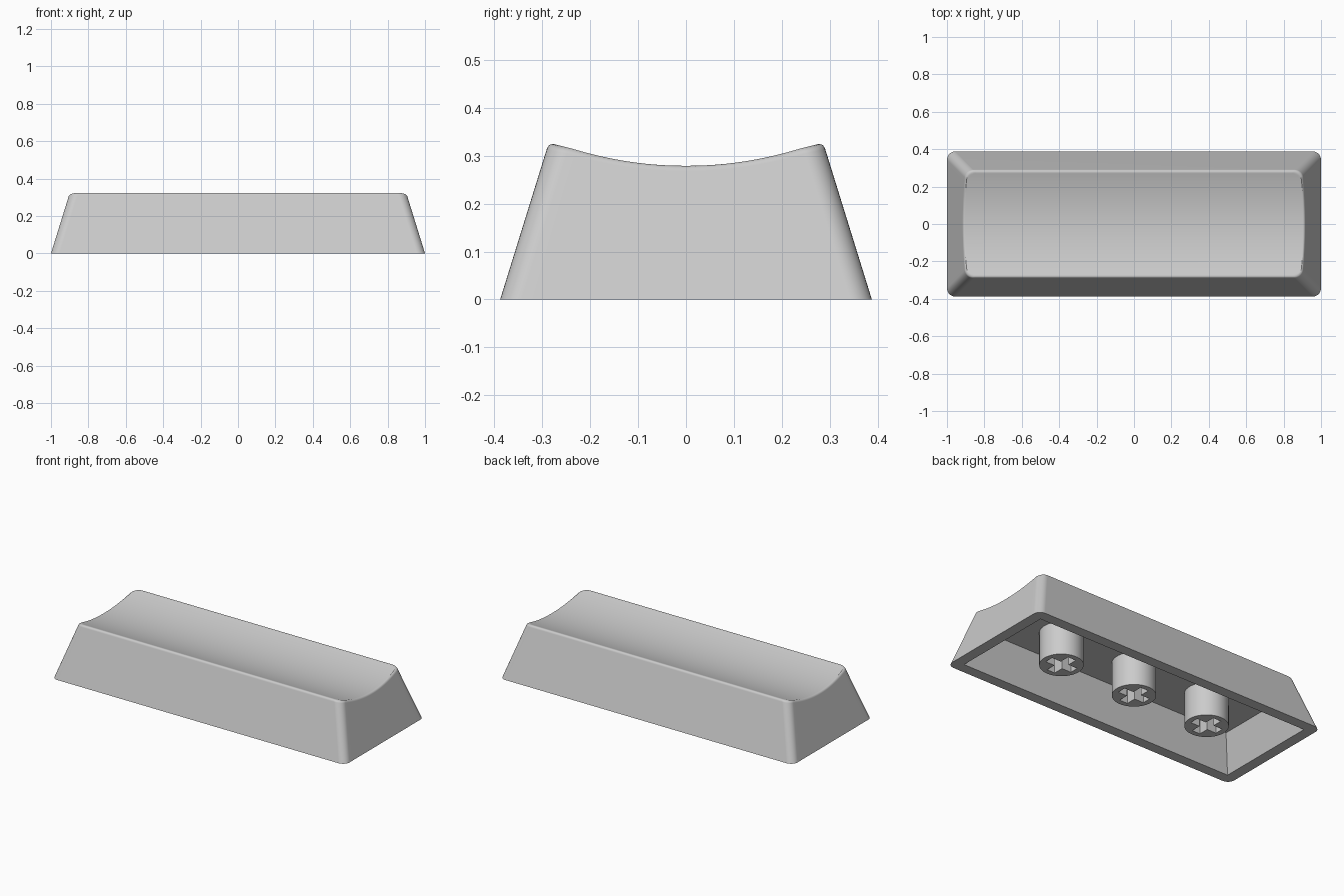
import bpy, bmesh, math
from mathutils import Vector

if "Cube" in bpy.data.objects:
    bpy.data.objects.remove(bpy.data.objects["Cube"])

HX, HY = 1.0, 0.388          # half size at the base
SLOPE = 0.31                 # wall inset per unit of height
CORNER, FILLET = 0.045, 0.015
WALL, CEILING = 0.065, 0.212
STEM_R, STEM_Z, STEM_GAP = 0.121, 0.01, 0.515

grey = bpy.data.materials.new("light grey plastic")
grey.diffuse_color = (0.6, 0.6, 0.6, 1)
grey.use_nodes = True
grey.node_tree.nodes["Principled BSDF"].inputs["Base Color"].default_value = grey.diffuse_color


def dish(y):
    return 0.279 + 0.6 * y * y


def finish(name, bm, smooth=True):
    bmesh.ops.remove_doubles(bm, verts=bm.verts, dist=1e-5)
    bmesh.ops.recalc_face_normals(bm, faces=bm.faces)
    mesh = bpy.data.meshes.new(name)
    bm.to_mesh(mesh)
    bm.free()
    mesh.materials.append(grey)
    ob = bpy.data.objects.new(name, mesh)
    bpy.context.collection.objects.link(ob)
    if smooth:
        bpy.ops.object.select_all(action='DESELECT')
        ob.select_set(True)
        bpy.context.view_layer.objects.active = ob
        bpy.ops.object.shade_smooth_by_angle(angle=math.radians(32))
    return ob


# Right half of a rounded rectangle: (normal x, normal y, side fraction)
arc, side = 8, 24
half = [(math.cos(a), math.sin(a), -1) for a in
        (math.radians(-90 + 90 * i / arc) for i in range(arc + 1))]
half += [(1, 0, -1 + 2 * i / side) for i in range(1, side)]
half += [(nx, -ny, 1) for nx, ny, _ in reversed(half[:arc + 1])]


def outline(p, inset, r):
    nx, ny, f = p
    return HX - inset - r + r * nx, f * (HY - inset - r) + r * ny


def fillet_point(p, t):
    """Point on the rounded rim between the wall (t=0) and the dish (t=1)."""
    z = 0.3
    for _ in range(12):
        y = outline(p, SLOPE * z, CORNER)[1]
        z = dish(y)
    wall = Vector((SLOPE, 1)).normalized()
    top = Vector((1, -p[1] * 1.2 * y)).normalized()
    corner = Vector((SLOPE * z, z))
    reach = FILLET / math.tan((-wall).angle(top) / 2)
    a, b = corner - wall * reach, corner + top * reach
    q = a * (1 - t) ** 2 + corner * 2 * t * (1 - t) + b * t * t
    x, y = outline(p, q.x, CORNER)
    return x, y, (dish(y) if t == 1 else q.y)


def ring(bm, pts):
    return [bm.verts.new(p) for p in pts] + \
           [bm.verts.new((-x, y, z)) for x, y, z in reversed(pts)]


def bridge(bm, a, b):
    n = len(a)
    for i in range(n):
        j = (i + 1) % n
        bm.faces.new((a[i], a[j], b[j], b[i]))


def fill(bm, r):
    n = len(r)
    for i in range(n // 2 - 1):
        bm.faces.new((r[i], r[i + 1], r[n - 2 - i], r[n - 1 - i]))


# Cap shell: cavity ceiling, cavity walls, rim, outer walls, rounded lip, dish
bm = bmesh.new()
flat = lambda inset, r, z: [(*outline(p, inset, r), z) for p in half]
rings = [ring(bm, flat(WALL + SLOPE * CEILING, 0, CEILING)),
         ring(bm, flat(WALL, 0, 0)),
         ring(bm, flat(0, CORNER, 0))]
steps = 6
for k in range(steps + 1):
    rings.append(ring(bm, [fillet_point(p, k / steps) for p in half]))
for a, b in zip(rings, rings[1:]):
    bridge(bm, a, b)
fill(bm, rings[0])
fill(bm, rings[-1])
cap = finish("cap_shell", bm)
cap.modifiers.new("even_shading", 'WEIGHTED_NORMAL').keep_sharp = True


def prism(name, pts, z0, z1, smooth):
    bm = bmesh.new()
    lo = [bm.verts.new((x, y, z0)) for x, y in pts]
    hi = [bm.verts.new((x, y, z1)) for x, y in pts]
    bridge(bm, lo, hi)
    bm.faces.new(lo)
    bm.faces.new(hi)
    return finish(name, bm, smooth)


# Mounting stems with cross-shaped sockets
L, W = 0.089, 0.027
quarter = [(L, -W), (L, W), (W, W)]
cross = []
for k in range(4):
    c, s = round(math.cos(k * math.pi / 2)), round(math.sin(k * math.pi / 2))
    cross += [(x * c - y * s, x * s + y * c) for x, y in quarter]
circle = [(STEM_R * math.cos(i * math.tau / 48), STEM_R * math.sin(i * math.tau / 48))
          for i in range(48)]
for label, k in (("left", -1), ("middle", 0), ("right", 1)):
    stem = prism(label + "_stem", circle, STEM_Z, CEILING + 0.005, True)
    cutter = prism(label + "_socket_cutter", cross, -0.05, 0.17, False)
    stem.location.x = cutter.location.x = k * STEM_GAP
    cutter.hide_render = True
    cutter.hide_set(True)
    cut = stem.modifiers.new("socket", 'BOOLEAN')
    cut.operation, cut.solver, cut.object = 'DIFFERENCE', 'EXACT', cutter
